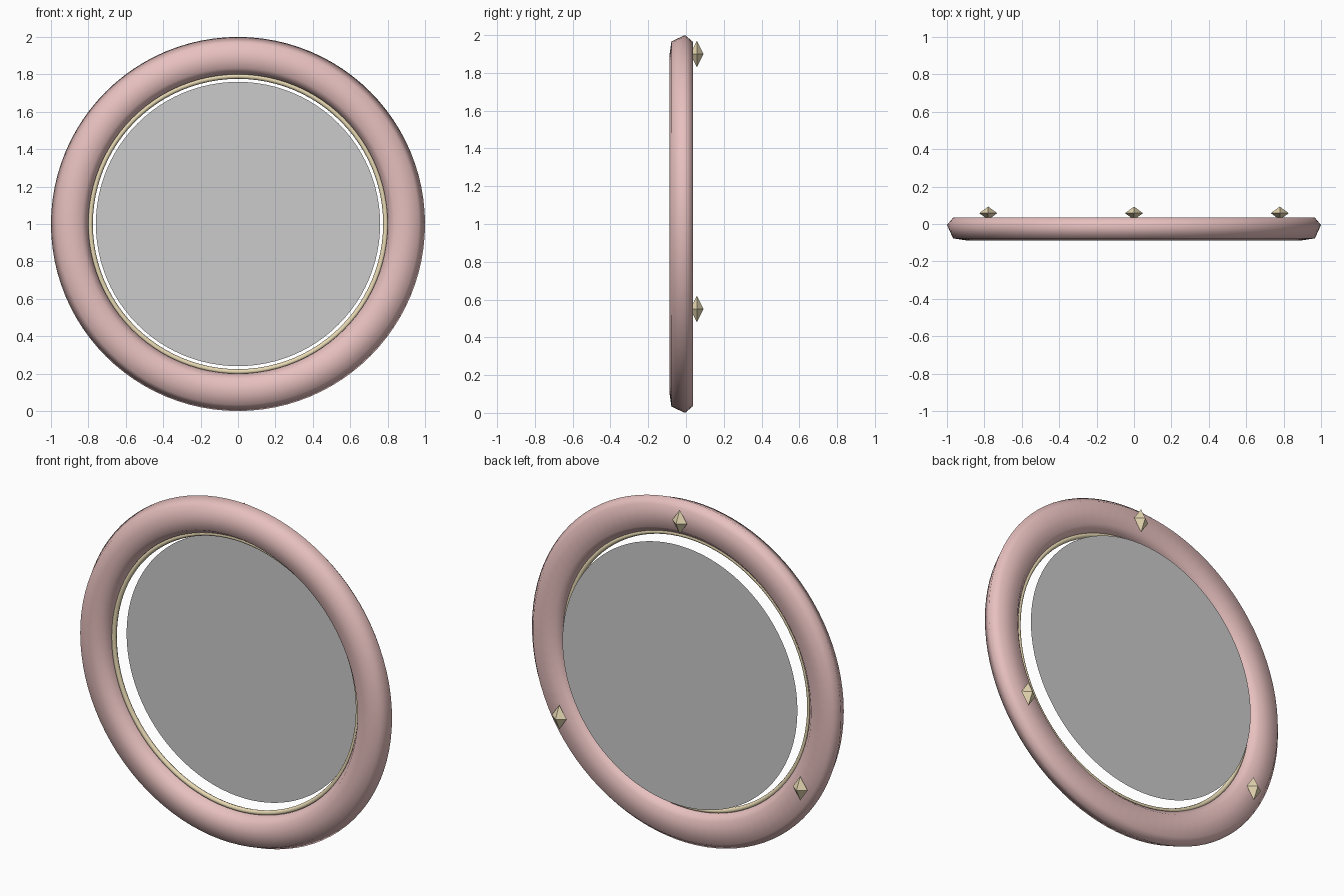
import bpy, bmesh
from math import sin, cos, pi, radians

if "Cube" in bpy.data.objects:
    bpy.data.objects.remove(bpy.data.objects["Cube"])


def material(name, rgb):
    m = bpy.data.materials.new(name)
    m.diffuse_color = (*rgb, 1)
    m.use_nodes = True
    m.node_tree.nodes["Principled BSDF"].inputs["Base Color"].default_value = m.diffuse_color
    return m


pink = material("pink", (0.80, 0.53, 0.52))
gold = material("gold", (0.80, 0.69, 0.45))
CENTRE = (0, 0, 1)


def make(name, bm, mat=None, smooth=False, location=CENTRE):
    bmesh.ops.recalc_face_normals(bm, faces=bm.faces)
    for f in bm.faces:
        f.smooth = smooth
    mesh = bpy.data.meshes.new(name)
    bm.to_mesh(mesh)
    bm.free()
    obj = bpy.data.objects.new(name, mesh)
    obj.location = location
    bpy.context.collection.objects.link(obj)
    if mat:
        mesh.materials.append(mat)
    return obj


def lathe(name, profile, mat, steps=96):
    """Turn a closed (radius, y) profile around the y axis."""
    bm = bmesh.new()
    rings = []
    for i in range(steps):
        a = 2 * pi * i / steps
        rings.append([bm.verts.new((r * cos(a), y, r * sin(a))) for r, y in profile])
    n = len(profile)
    for i in range(steps):
        p, q = rings[i], rings[(i + 1) % steps]
        for j in range(n):
            k = (j + 1) % n
            bm.faces.new((p[j], p[k], q[k], q[j]))
    return make(name, bm, mat, smooth=True)


# Padded outer frame
lathe("frame", [(1.0, -0.005), (0.967, -0.077), (0.90, -0.087), (0.835, -0.088),
                (0.80, -0.035), (0.80, 0.0), (0.835, 0.036), (0.965, 0.036)], pink)

# Thin inner trim ring
lathe("trim_ring", [(0.79 + 0.014 * cos(t * pi / 4), -0.015 + 0.014 * sin(t * pi / 4))
                    for t in range(8)], gold)

# Flat mirror disc
bm = bmesh.new()
bm.faces.new([bm.verts.new((0.76 * cos(2 * pi * i / 96), 0.056, 0.76 * sin(2 * pi * i / 96)))
              for i in range(96)])
make("mirror_disc", bm)

# Three faceted studs on the back
for i, angle in enumerate((90, 210, 330)):
    bm = bmesh.new()
    px, mx, py, my, top, low = [bm.verts.new(c) for c in (
        (0.048, 0, 0), (-0.048, 0, 0), (0, 0.035, 0), (0, -0.035, 0), (0, 0, 0.07), (0, 0, -0.07))]
    ring = (px, py, mx, my)
    for j in range(4):
        for tip in (top, low):
            bm.faces.new((ring[j], ring[(j + 1) % 4], tip))
    a = radians(angle)
    make(f"back_stud_{i + 1}", bm, gold,
         location=(0.9 * cos(a), 0.058, 1 + 0.9 * sin(a)))
